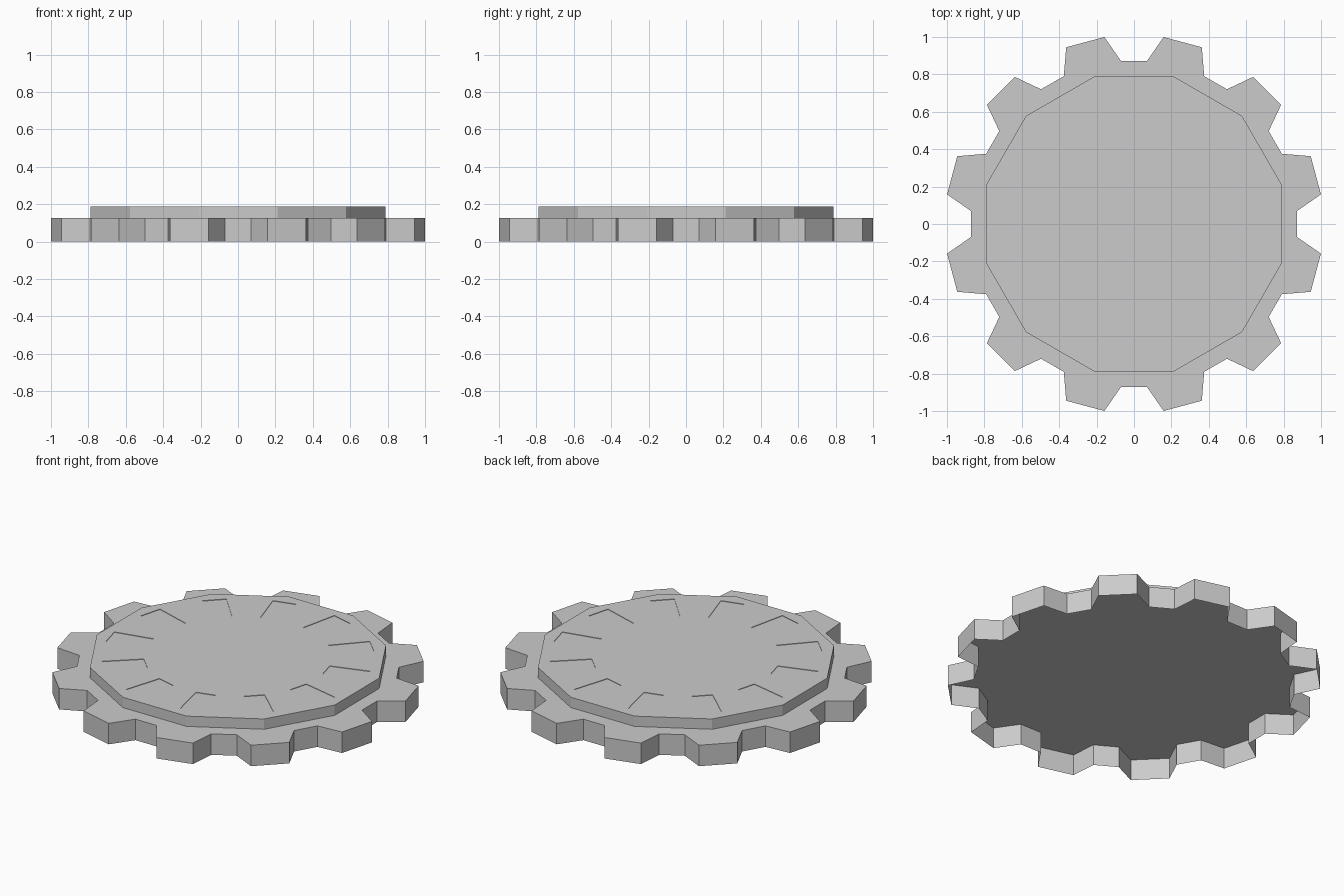
import bpy, bmesh
from math import radians, cos, sin

cube = bpy.data.objects.get("Cube")
if cube:
    bpy.data.objects.remove(cube, do_unlink=True)

TEETH = 12
STEP = 360 / TEETH
RIM_Z, TOP_Z = 0.126, 0.188
SLOT_DEPTH = 0.003

grey = bpy.data.materials.new("plain grey")
grey.use_nodes = True
colour = (0.6, 0.6, 0.6, 1)
grey.diffuse_color = colour
grey.node_tree.nodes["Principled BSDF"].inputs["Base Color"].default_value = colour


def polar(r, deg, z):
    return (r * cos(radians(deg)), r * sin(radians(deg)), z)


def make_object(name, bm):
    bmesh.ops.remove_doubles(bm, verts=bm.verts, dist=0.0001)
    mesh = bpy.data.meshes.new(name)
    bm.to_mesh(mesh)
    bm.free()
    mesh.materials.append(grey)
    obj = bpy.data.objects.new(name, mesh)
    bpy.context.collection.objects.link(obj)
    return obj


def face(bm, points):
    bm.faces.new([bm.verts.new(p) for p in points])


# Toothed rim: a flat plate with a skirt, open underneath
bm = bmesh.new()
tooth = [(0.875, -10.4), (1.012, -6), (1.012, 6), (0.875, 10.4)]
outline = [(r, STEP * (i + 0.5) + a) for i in range(TEETH) for r, a in tooth]
face(bm, [polar(r, a, RIM_Z) for r, a in outline])
for (r1, a1), (r2, a2) in zip(outline, outline[1:] + outline[:1]):
    face(bm, [polar(r1, a1, 0), polar(r2, a2, 0),
              polar(r2, a2, RIM_Z), polar(r1, a1, RIM_Z)])
make_object("toothed_rim", bm)

# Raised disc: twelve equal sectors, each with one shallow radial slot
bm = bmesh.new()
corner_r = 0.817
mid_r = corner_r * cos(radians(STEP / 2))
for i in range(TEETH):
    angle = STEP * (i + 0.5)
    ca, sa = cos(radians(angle)), sin(radians(angle))

    def local(u, v, z=TOP_Z):
        return (u * ca - v * sa, u * sa + v * ca, z)

    centre = (0, 0, TOP_Z)
    corner = polar(corner_r, angle, TOP_Z)
    m1 = polar(mid_r, angle - STEP / 2, TOP_Z)
    m2 = polar(mid_r, angle + STEP / 2, TOP_Z)
    slot = [(0.51, -0.057), (0.74, -0.067), (0.74, 0.067), (0.51, 0.057)]
    i1, o1, o2, i2 = [local(u, v) for u, v in slot]
    face(bm, [centre, m1, o1, i1])
    face(bm, [m1, corner, m2, o2, o1])
    face(bm, [centre, i2, o2, m2])
    face(bm, [centre, i1, i2])

    # slot floor and walls
    floor = [local(u, v, TOP_Z - SLOT_DEPTH) for u, v in slot]
    rim = [i1, o1, o2, i2]
    face(bm, floor)
    for k in range(4):
        n = (k + 1) % 4
        face(bm, [rim[k], rim[n], floor[n], floor[k]])

    # outer edge of the disc
    for p, q in ((m1, corner), (corner, m2)):
        face(bm, [(*p[:2], RIM_Z), (*q[:2], RIM_Z), q, p])
make_object("raised_disc", bm)
